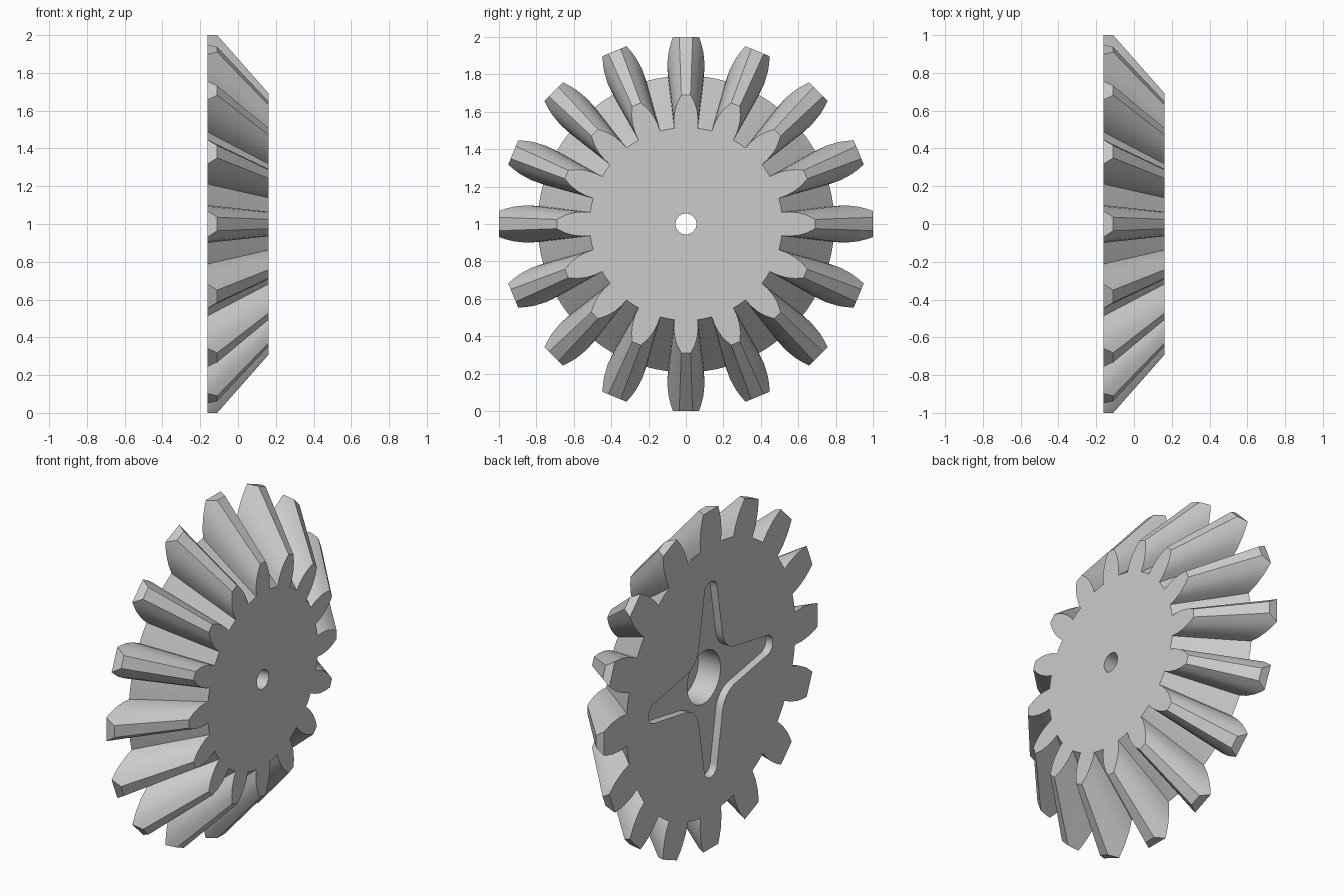
import bpy, bmesh, math

if "Cube" in bpy.data.objects:
    bpy.data.objects.remove(bpy.data.objects["Cube"])

TEETH = 16
BACK, RIM, FRONT = -0.1625, -0.11, 0.1625
CENTRE_Z = 1.0

steel = bpy.data.materials.new("plain grey")
steel.diffuse_color = (0.6, 0.6, 0.6, 1)
steel.use_nodes = True
steel.node_tree.nodes["Principled BSDF"].inputs["Base Color"].default_value = steel.diffuse_color


def prism(name, loops):
    """Skin a row of (x, [(y, z), ...]) sections and cap both ends."""
    bm = bmesh.new()
    rings = [[bm.verts.new((x, y, z + CENTRE_Z)) for y, z in pts] for x, pts in loops]
    n = len(rings[0])
    for a, b in zip(rings, rings[1:]):
        for i in range(n):
            j = (i + 1) % n
            bm.faces.new((a[i], a[j], b[j], b[i]))
    bm.faces.new(rings[0])
    bm.faces.new(rings[-1])
    bmesh.ops.remove_doubles(bm, verts=bm.verts, dist=1e-5)
    bmesh.ops.recalc_face_normals(bm, faces=bm.faces)
    mesh = bpy.data.meshes.new(name)
    bm.to_mesh(mesh)
    bm.free()
    obj = bpy.data.objects.new(name, mesh)
    bpy.context.collection.objects.link(obj)
    mesh.materials.append(steel)
    return obj


def turn(p, a):
    """Rotate a (side, radial) point around the axle."""
    s, r = p
    return (s * math.cos(a) + r * math.sin(a), -s * math.sin(a) + r * math.cos(a))


# Half tooth at the large end: (half width, radius), root to tip
FLANK = [(0.096, 0.787), (0.100, 0.85), (0.093, 0.92), (0.083, 0.96),
         (0.070, 1.0), (0.038, 1.063)]


def gear_section(scale, clip=False):
    half = [(w * scale, r * scale) for w, r in FLANK]
    if clip:
        half[-1] = half[-2]
    tooth = [(-w, r) for w, r in half] + half[::-1]
    pts = []
    for k in range(TEETH):
        a = k * math.tau / TEETH
        pts += [turn(p, a) for p in tooth]
        # middle of the valley after this tooth
        pts.append(turn((0, 0.793 * scale), a + math.pi / TEETH))
    return pts


def circle(r, n=48):
    return [(r * math.sin(i * math.tau / n), r * math.cos(i * math.tau / n)) for i in range(n)]


# Bevel gear body, with the large end trimmed to a cylinder
gear = prism("bevel_gear", [(BACK, gear_section(1.0, True)),
                            (RIM, gear_section(1 / 1.063)),
                            (FRONT, gear_section(0.65))])

# Four-armed star recess: rounded arm tip, tapering side, curved inner corner
arm = [(0.06 * math.sin(t), 0.52 + 0.06 * math.cos(t))
       for t in [math.pi / 2 * i / 6 for i in range(-6, 7)]]
arm += [(0.105, 0.26), (0.113, 0.215), (0.128, 0.178), (0.150, 0.150),
        (0.178, 0.128), (0.215, 0.113), (0.26, 0.105)]
star = [turn(p, k * math.pi / 2) for k in range(4) for p in arm]

cutters = [
    prism("star_recess_cutter", [(BACK - 0.1, star), (BACK + 0.045, star)]),
    prism("bore_cutter", [(BACK - 0.1, circle(0.155)), (BACK + 0.19, circle(0.155))]),
    prism("axle_hole_cutter", [(BACK - 0.1, circle(0.056)), (FRONT + 0.1, circle(0.056))]),
]

# Cut the recess, bore and axle hole
bpy.context.view_layer.objects.active = gear
gear.select_set(True)
for c in cutters:
    c.hide_render = True
    mod = gear.modifiers.new(c.name, 'BOOLEAN')
    mod.operation = 'DIFFERENCE'
    mod.solver = 'EXACT'
    mod.object = c
    bpy.ops.object.modifier_apply(modifier=mod.name)
    bpy.data.objects.remove(c, do_unlink=True)

bpy.ops.object.shade_smooth_by_angle(angle=math.radians(30))
